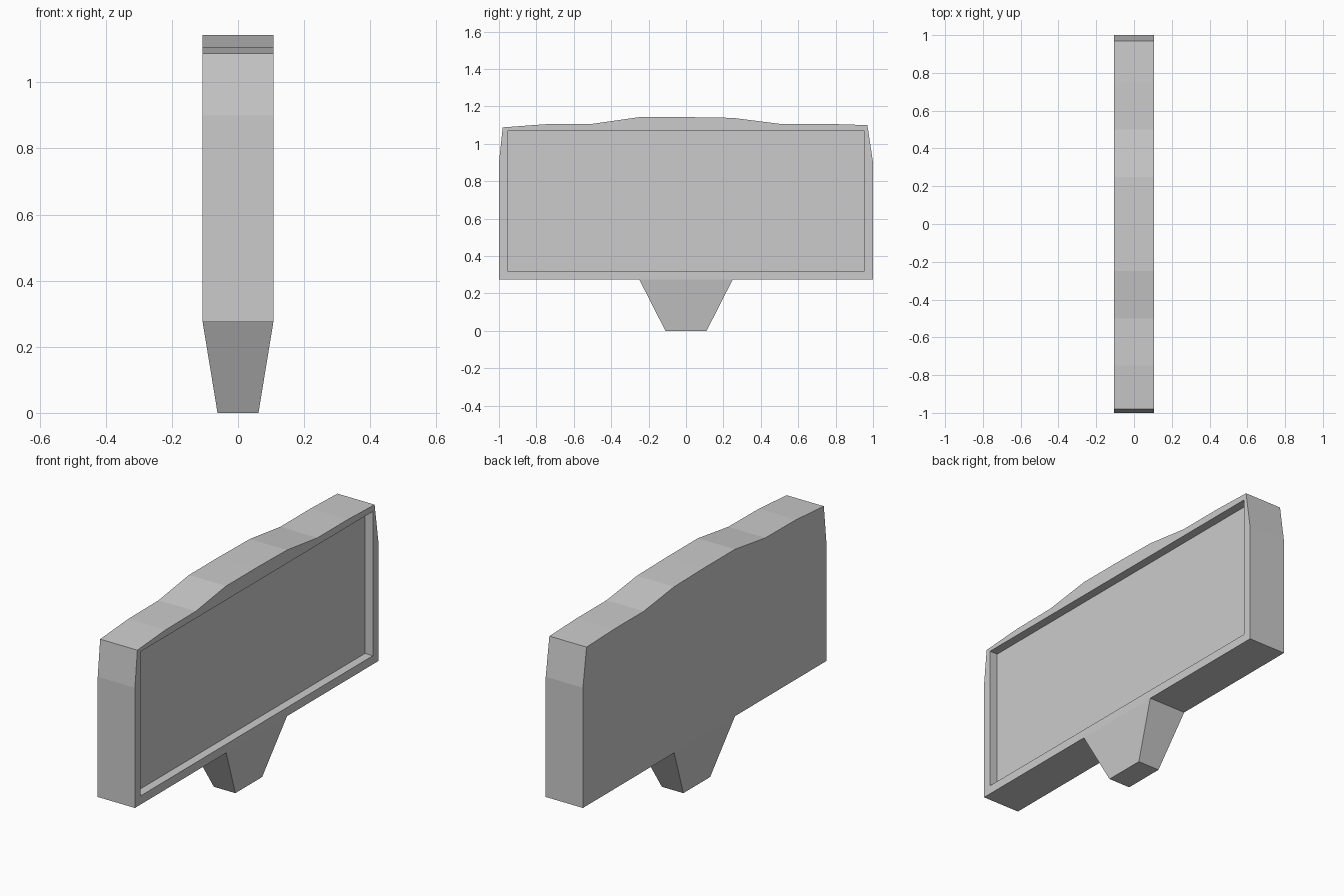
import bpy, bmesh
from mathutils import Matrix, Vector

if "Cube" in bpy.data.objects:
    bpy.data.objects.remove(bpy.data.objects["Cube"])

HALF = 0.107      # half thickness of the sign
BASE = 0.275      # underside of the panel

# Outline of the panel in (y, z), with a wavy worn top edge
outline = [(-1, BASE), (-0.25, BASE), (0.25, BASE), (1, BASE), (1, 0.9),
           (0.97, 1.1), (0.75, 1.107), (0.5, 1.107), (0.25, 1.139), (0, 1.143),
           (-0.25, 1.143), (-0.5, 1.107), (-0.75, 1.105), (-0.98, 1.088), (-1, 0.9)]


def make_object(name, bm):
    bmesh.ops.recalc_face_normals(bm, faces=bm.faces)
    mesh = bpy.data.meshes.new(name)
    bm.to_mesh(mesh)
    bm.free()
    obj = bpy.data.objects.new(name, mesh)
    bpy.context.collection.objects.link(obj)
    return obj


# Panel: outline extruded through its thickness
bm = bmesh.new()
face = bm.faces.new([bm.verts.new((-HALF, y, z)) for y, z in outline])
ext = bmesh.ops.extrude_face_region(bm, geom=[face], use_keep_orig=True)
bmesh.ops.translate(bm, vec=(2 * HALF, 0, 0),
                    verts=[v for v in ext["geom"] if isinstance(v, bmesh.types.BMVert)])

# Foot: middle of the underside pulled down to a tapered stub
under = next(f for f in bm.faces
             if (f.calc_center_median() - Vector((0, 0, BASE))).length < 0.01)
ext = bmesh.ops.extrude_face_region(bm, geom=[under])
foot = [v for v in ext["geom"] if isinstance(v, bmesh.types.BMVert)]
bmesh.ops.delete(bm, geom=[under] if under.is_valid else [], context="FACES")
for v in foot:
    v.co = (0.062 if v.co.x > 0 else -0.062, 0.11 if v.co.y > 0 else -0.11, 0)
sign = make_object("sign_panel", bm)

# Recessed display area on the +x face
bm = bmesh.new()
depth = 0.045
bmesh.ops.create_cube(bm, size=1, matrix=Matrix.Translation((HALF, 0, 0.695))
                      @ Matrix.Diagonal((2 * depth, 1.91, 0.75, 1)))
cutter = make_object("recess_cutter", bm)
cutter.hide_render = True
cutter.display_type = "WIRE"
cut = sign.modifiers.new("display_recess", "BOOLEAN")
cut.object = cutter
cut.operation = "DIFFERENCE"
cut.solver = "EXACT"
